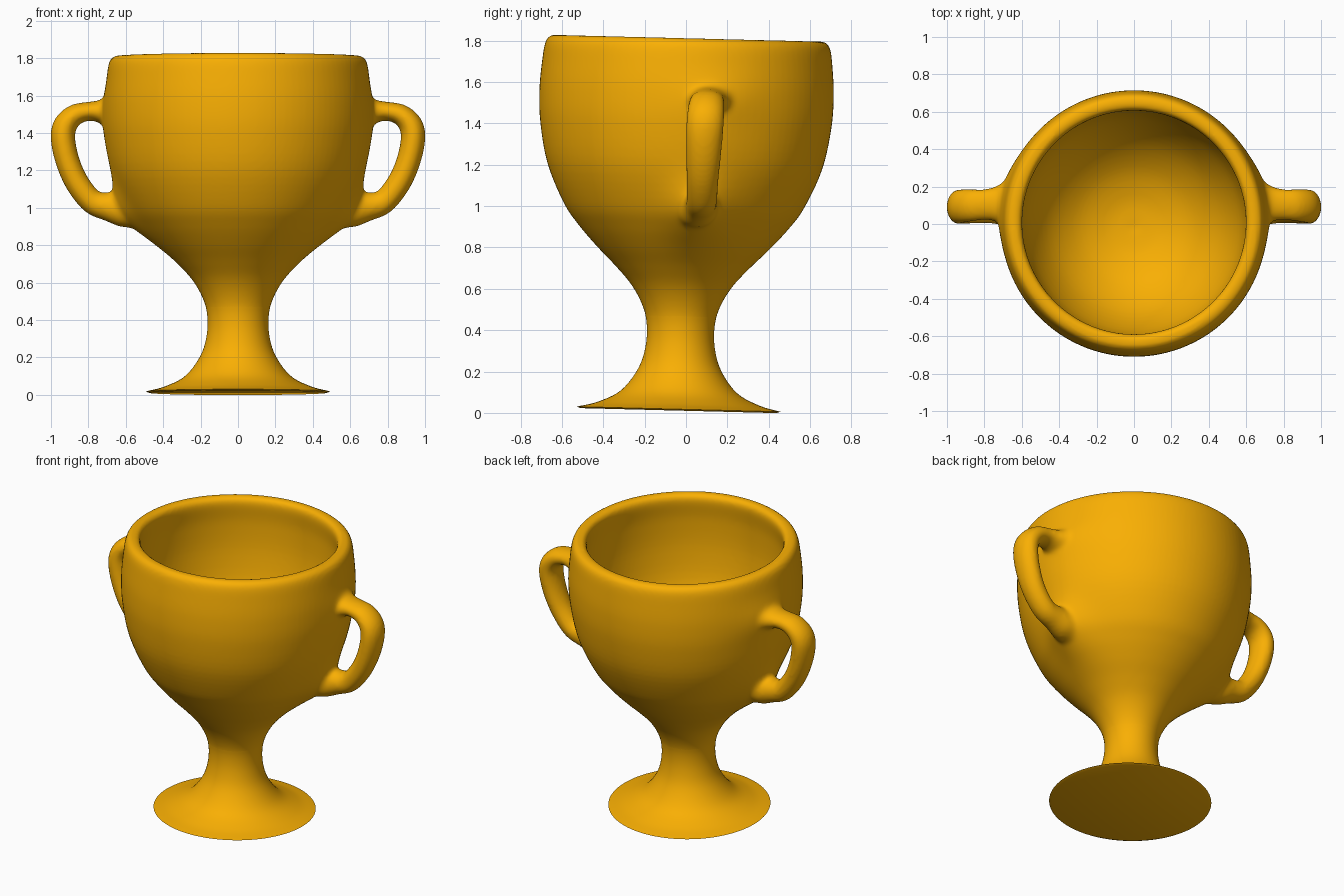
import bpy, bmesh, math
from mathutils import Vector, Matrix

if "Cube" in bpy.data.objects:
    bpy.data.objects.remove(bpy.data.objects["Cube"])


def spline(pts, n):
    """Catmull-Rom curve through points of any dimension."""
    p = [Vector(q) for q in pts]
    p = [2 * p[0] - p[1]] + p + [2 * p[-1] - p[-2]]
    out = []
    for a, b, c, d in zip(p, p[1:], p[2:], p[3:]):
        for k in range(n):
            t = k / n
            out.append(0.5 * (2 * b + (c - a) * t + (2 * a - 5 * b + 4 * c - d) * t * t
                              + (3 * b - a - 3 * c + d) * t ** 3))
    return out + [p[-2]]


def skin(bm, rings):
    """Bridge consecutive closed rings of points and cap both ends."""
    rings = [[bm.verts.new(co) for co in ring] for ring in rings]
    for a, b in zip(rings, rings[1:]):
        for i in range(len(a)):
            j = (i + 1) % len(a)
            bm.faces.new((a[i], a[j], b[j], b[i]))
    bm.faces.new(rings[0])
    bm.faces.new(rings[-1])


def finish(name, bm):
    bmesh.ops.recalc_face_normals(bm, faces=bm.faces)
    me = bpy.data.meshes.new(name)
    bm.to_mesh(me)
    bm.free()
    ob = bpy.data.objects.new(name, me)
    bpy.context.collection.objects.link(ob)
    me.materials.append(gold)
    bpy.ops.object.select_all(action='DESELECT')
    ob.select_set(True)
    bpy.context.view_layer.objects.active = ob
    return ob


gold = bpy.data.materials.new("gold")
gold.diffuse_color = (0.95, 0.43, 0.001, 1)
gold.use_nodes = True
gold.node_tree.nodes["Principled BSDF"].inputs["Base Color"].default_value = gold.diffuse_color

# Turned profile (radius, height): outside, rim, then inside
outer = [(0.493, 0.007), (0.39, 0.034), (0.28, 0.092), (0.20, 0.20), (0.167, 0.31),
         (0.165, 0.42), (0.19, 0.51), (0.245, 0.605), (0.325, 0.695), (0.415, 0.785),
         (0.505, 0.885), (0.58, 0.99), (0.664, 1.18), (0.704, 1.38), (0.712, 1.54),
         (0.702, 1.68), (0.689, 1.765), (0.665, 1.797), (0.63, 1.802)]
inner = [(0.63, 1.802), (0.608, 1.79), (0.598, 1.75), (0.61, 1.62), (0.605, 1.42),
         (0.565, 1.20), (0.465, 1.00), (0.32, 0.86), (0.16, 0.79), (0.01, 0.77)]
out_pts = spline(outer, 5)
profile = [Vector((0.475, 0.0))] + out_pts + spline(inner, 5)[1:]
SEG = 112
tilt = Matrix.Translation((0, -0.036, 0.011)) @ Matrix.Rotation(math.radians(-1.45), 4, 'X')


def blend(v):
    """Swell the outer wall softly where the handles grow out of it."""
    low = 0.085 * math.exp(-((v.z - 0.97) / 0.15) ** 2 - ((v.y - 0.06) / 0.15) ** 2)
    mid = 0.015 * math.exp(-((v.z - 1.34) / 0.20) ** 2 - ((v.y - 0.10) / 0.16) ** 2)
    top = 0.018 * math.exp(-((v.z - 1.52) / 0.10) ** 2 - ((v.y - 0.16) / 0.18) ** 2)
    v.x += math.copysign(low + mid + top, v.x) if abs(v.x) > 0.2 else 0


rings = []
for k, (r, z) in enumerate(profile):
    ring = []
    for i in range(SEG):
        a = 2 * math.pi * (i + 0.5) / SEG
        co = tilt @ Vector((r * math.cos(a), r * math.sin(a), z))
        if k <= len(out_pts):
            blend(co)
        ring.append(co)
    rings.append(ring)

# Foot and stem
CUT = 26
bm = bmesh.new()
skin(bm, rings[:CUT + 3])
finish("foot", bm)
bpy.ops.object.shade_smooth_by_angle(angle=math.radians(45))

# Bowl with its two handles: oval tubes (x, z, y, in-plane radius, y radius)
bm = bmesh.new()
skin(bm, rings[CUT:])
path = [(0.67, 1.515, 0.112, 0.10, 0.13), (0.73, 1.515, 0.108, 0.066, 0.10),
        (0.79, 1.517, 0.105, 0.051, 0.084), (0.87, 1.498, 0.10, 0.056, 0.086),
        (0.925, 1.44, 0.095, 0.064, 0.09), (0.935, 1.36, 0.09, 0.065, 0.09),
        (0.908, 1.24, 0.085, 0.064, 0.084), (0.855, 1.125, 0.08, 0.064, 0.077),
        (0.775, 1.03, 0.077, 0.066, 0.074), (0.69, 1.005, 0.07, 0.078, 0.08),
        (0.61, 0.985, 0.06, 0.09, 0.095), (0.54, 0.955, 0.05, 0.07, 0.09)]
pts = spline(path, 5)
for side in (-1, 1):
    tube = []
    for k, p in enumerate(pts):
        d = pts[min(k + 1, len(pts) - 1)] - pts[max(k - 1, 0)]
        tx, tz = Vector((d[0], d[1])).normalized()
        ring = []
        for i in range(28):
            a = 2 * math.pi * i / 28
            s = p[3] * math.cos(a)
            ring.append((side * (p[0] - tz * s), p[2] + p[4] * math.sin(a), p[1] + tx * s))
        tube.append(ring)
    skin(bm, tube)
bowl = finish("bowl_and_handles", bm)

# Fuse bowl and handles, then soften only around the joints
remesh = bowl.modifiers.new("fuse", 'REMESH')
remesh.mode = 'VOXEL'
remesh.voxel_size = 0.0125
remesh.use_smooth_shade = True
bpy.ops.object.modifier_apply(modifier="fuse")
joints = bowl.vertex_groups.new(name="joints")
roots = [Vector((0.71, 0.112, 1.515)), Vector((0.66, 0.07, 1.01)), Vector((0.60, 0.06, 0.93))]
for v in bowl.data.vertices:
    co = Vector((abs(v.co.x), v.co.y, v.co.z))
    w = max(math.exp(-((co - r).length / 0.14) ** 4) for r in roots)
    if w > 0.02:
        joints.add([v.index], w, 'REPLACE')
soft = bowl.modifiers.new("soften_joints", 'SMOOTH')
soft.factor, soft.iterations, soft.vertex_group = 0.5, 20, "joints"
even = bowl.modifiers.new("even_surface", 'SMOOTH')
even.factor, even.iterations = 0.5, 3
